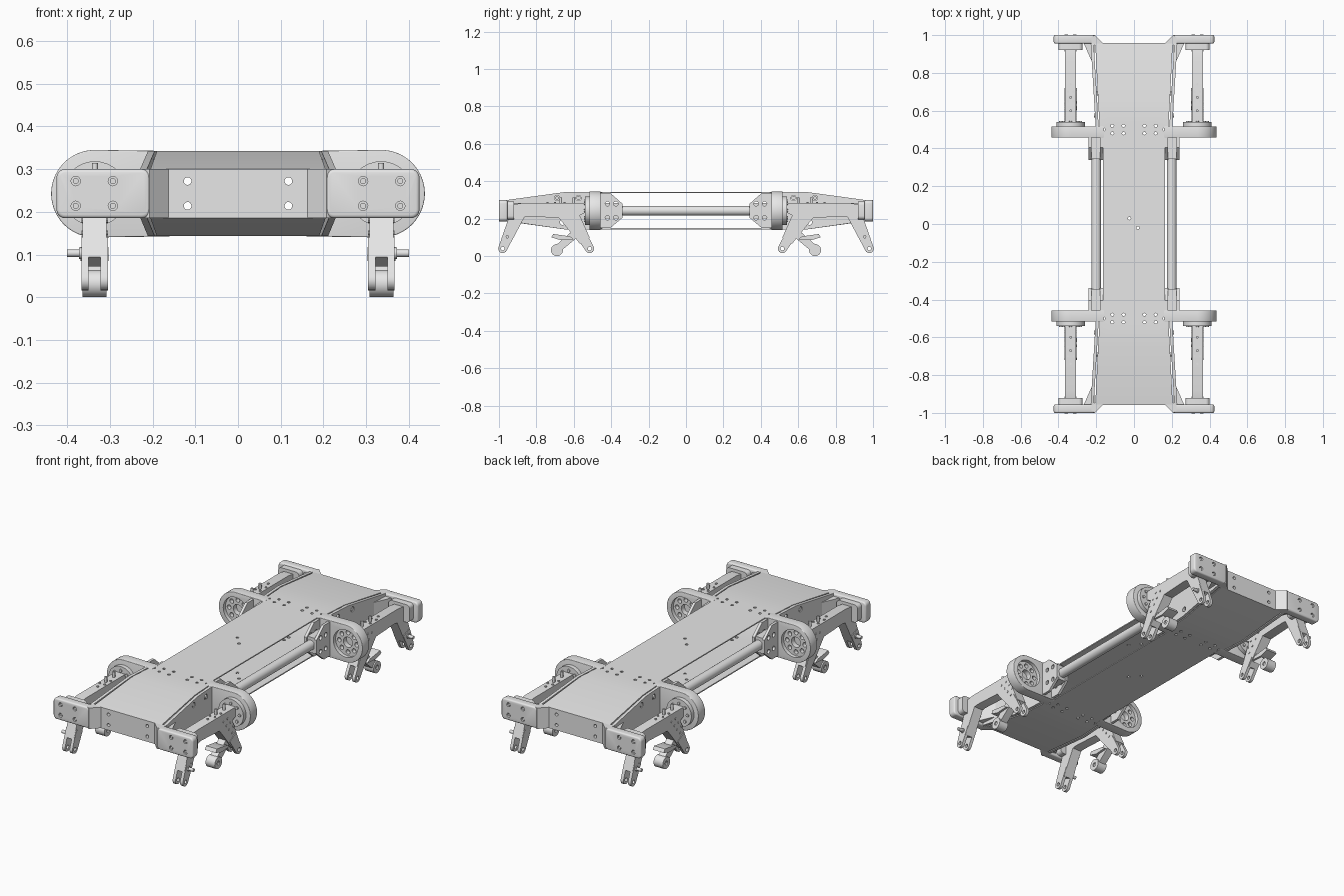
import bpy, bmesh
from math import sin, cos, pi, atan2
from mathutils import Vector

if "Cube" in bpy.data.objects:
    bpy.data.objects.remove(bpy.data.objects["Cube"])

grey = bpy.data.materials.new("plain_grey")
grey.use_nodes = True
GREY = (0.8, 0.8, 0.8, 1)
grey.diffuse_color = GREY
grey.node_tree.nodes["Principled BSDF"].inputs["Base Color"].default_value = GREY
parts = []
MID = 0.2425    # height of the frame centreline
HUB = 0.335     # sideways position of each hub and arm


def finish(name, bm, mirror=True):
    """Turn a bmesh into an object, mirrored to all four corners if asked."""
    bmesh.ops.recalc_face_normals(bm, faces=bm.faces)
    mesh = bpy.data.meshes.new(name)
    bm.to_mesh(mesh)
    bm.free()
    mesh.materials.append(grey)
    ob = bpy.data.objects.new(name, mesh)
    bpy.context.collection.objects.link(ob)
    if mirror:
        m = ob.modifiers.new("four_corners", 'MIRROR')
        m.use_axis = (True, True, False)
        m.use_mirror_merge = False
    parts.append(ob)
    return ob


def place(axis, a, u, v):
    return {'x': (a, u, v), 'y': (u, a, v), 'z': (u, v, a)}[axis]


def add_prism(bm, axis, pts, a, b, bevel=0):
    lo = [bm.verts.new(place(axis, a, *p)) for p in pts]
    hi = [bm.verts.new(place(axis, b, *p)) for p in pts]
    n = len(pts)
    caps = [bm.faces.new(lo), bm.faces.new(hi[::-1])]
    for i in range(n):
        j = (i + 1) % n
        bm.faces.new((lo[i], hi[i], hi[j], lo[j]))
    if bevel:
        bmesh.ops.recalc_face_normals(bm, faces=bm.faces)
        edges = list({e for f in caps for e in f.edges})
        bmesh.ops.bevel(bm, geom=edges, offset=bevel, segments=3, profile=0.5, affect='EDGES')


def prism(name, axis, pts, a, b, bevel=0, mirror=True):
    bm = bmesh.new()
    add_prism(bm, axis, pts, a, b, bevel)
    return finish(name, bm, mirror)


def arc(c, r, start=0, end=2 * pi, n=24):
    full = end - start > 6.2
    steps = n if full else n - 1
    return [(c[0] + r * cos(start + (end - start) * i / steps),
             c[1] + r * sin(start + (end - start) * i / steps)) for i in range(n)]


def rect(u0, u1, v0, v1, r=0):
    if not r:
        return [(u0, v0), (u1, v0), (u1, v1), (u0, v1)]
    corners = [(u1 - r, v1 - r), (u0 + r, v1 - r), (u0 + r, v0 + r), (u1 - r, v0 + r)]
    return [p for i, c in enumerate(corners) for p in arc(c, r, i * pi / 2, (i + 1) * pi / 2, 6)]


def discs(name, axis, centres, r, a, b, n=24, mirror=True):
    bm = bmesh.new()
    for c in centres:
        add_prism(bm, axis, arc(c, r, n=n), a, b)
    return finish(name, bm, mirror)


def cut(ob, axis, centres, r, a, b, n=16):
    """Drill round holes through a part."""
    tool = discs("drill", axis, centres, r, a, b, n, False)
    parts.remove(tool)
    m = ob.modifiers.new("holes", 'BOOLEAN')
    m.operation, m.solver, m.object = 'DIFFERENCE', 'EXACT', tool
    bpy.context.view_layer.objects.active = ob
    bpy.ops.object.modifier_move_to_index(modifier="holes", index=0)
    bpy.ops.object.modifier_apply(modifier="holes")
    bpy.data.objects.remove(tool)


def limb(p, q, w0, w1, stop=1.0):
    """Tapered bar outline from p to q, rounded at q unless stopped short."""
    p, q = Vector(p), Vector(q)
    d = (q - p).normalized()
    s = Vector((-d.y, d.x))
    if stop < 1:
        w1 = w0 + (w1 - w0) * stop
        q = p.lerp(q, stop)
        return [tuple(v) for v in (p + s * w0, p - s * w0, q - s * w1, q + s * w1)]
    t = atan2(d.y, d.x)
    return [tuple(p + s * w0), tuple(p - s * w0)] + arc(q, w1, t - pi / 2, t + pi / 2, 10)


# Top and bottom plates: narrow waist, wide ends that slope to the bumpers
half = [(0.955, 0.042, 0.205), (0.65, 0, 0.19), (0.455, 0, 0.178), (0.45, 0, 0.165)]
stations = half + [(-y, d, w) for y, d, w in reversed(half)]
bolts = [(sx * x, sy * y) for sx in (1, -1) for sy in (1, -1)
         for x, y in ((0.055, 0.48), (0.055, 0.52), (0.115, 0.48), (0.115, 0.52), (0.16, 0.5))]
bolts += [(-0.025, 0.03), (0.02, -0.02)]
for name, z, sign in (("top_plate", 0.342, -1), ("bottom_plate", 0.143, 1)):
    bm = bmesh.new()
    rows = [[bm.verts.new((s * w, y, z + sign * d)) for s in (-1, 1)] for y, d, w in stations]
    faces = [bm.faces.new((a[0], a[1], b[1], b[0])) for a, b in zip(rows, rows[1:])]
    ext = bmesh.ops.extrude_face_region(bm, geom=faces, use_keep_orig=True)
    new = [v for v in ext["geom"] if isinstance(v, bmesh.types.BMVert)]
    bmesh.ops.translate(bm, verts=new, vec=(0, 0, sign * 0.006))
    plate = finish(name, bm, False)
    cut(plate, 'z', bolts, 0.008, z - 0.02, z + 0.02, 12)

# Side walls flare outward toward the ends
wall = [(-0.955, 0.187), (-0.65, 0.143), (-0.5, 0.143), (-0.5, 0.342), (-0.65, 0.342), (-0.955, 0.3)]
side = prism("side_wall", 'x', wall, 0, 0.016)
cut(side, 'x', [(-0.69, 0.31), (-0.575, 0.31), (-0.66, 0.18)], 0.014, -0.1, 0.1)
for v in side.data.vertices:
    v.co.x += 0.186 + (-v.co.y - 0.5) * 0.06
discs("wall_boss", 'x', [(-0.69, 0.31), (-0.575, 0.31)], 0.011, 0.19, 0.212, 12)
prism("corner_gusset", 'z', [(0.21, -0.955), (0.265, -0.955), (0.21, -0.83)], 0.2, 0.285)

# End panels and bumper pads
for s, name in ((-1, "front_panel"), (1, "back_panel")):
    panel = prism(name, 'y', rect(-0.165, 0.165, 0.185, 0.3), s * 0.935, s * 0.957, 0, False)
    cut(panel, 'y', [(x, z) for x in (-0.118, 0.118) for z in (0.214, 0.272)], 0.009, s * 0.9, s * 1.1)
prism("panel_corner", 'z', [(0.163, -0.957), (0.207, -1), (0.225, -0.99), (0.225, -0.95), (0.163, -0.935)],
      0.185, 0.3)
pad = prism("bumper_pad", 'y', rect(0.205, 0.425, 0.185, 0.3, 0.02), -1, -0.955, 0.008)
pad_holes = [(x, z) for x in (0.293, 0.38) for z in (0.214, 0.272)]
cut(pad, 'y', pad_holes, 0.011, -1.1, -0.985)
discs("pad_bolt", 'y', pad_holes, 0.007, -0.996, -0.98, 12)
prism("arm_bearing", 'y', rect(0.272, 0.4, 0.195, 0.292, 0.02), -0.957, -0.92)

# Hub pods with a recessed face and a ring of bolt holes
outline = [(0.16, MID + 0.1), (0.16, MID - 0.1)] + arc((HUB, MID), 0.1025, -pi / 2, pi / 2, 32)
pod = prism("hub_pod", 'y', outline, -0.517, -0.457, 0.003)
ring = arc((HUB, MID), 0.053, n=8)
cut(pod, 'y', [(HUB, MID)], 0.075, -0.477, -0.4, 32)
cut(pod, 'y', ring, 0.012, -0.5, -0.4)
cut(pod, 'y', [(HUB, MID)], 0.028, -0.505, -0.4, 24)
discs("hub_disc", 'y', [(HUB, MID)], 0.076, -0.54, -0.515, 32)
discs("hub_bolt", 'y', ring, 0.008, -0.546, -0.538, 12)

# Tubes joining the hubs, held by clamps
discs("side_tube", 'y', [(0.2, MID)], 0.026, -0.4, 0, 24)
clamp = [(-0.458, 0.337), (-0.405, 0.337), (-0.34, 0.28), (-0.34, 0.205), (-0.405, 0.15), (-0.458, 0.15)]
for name, a, b in (("clamp_inner", 0.165, 0.18), ("clamp_outer", 0.225, 0.24)):
    cheek = prism(name, 'x', clamp, a, b)
    cut(cheek, 'x', [(y, z) for y in (-0.42, -0.375) for z in (0.205, 0.28)], 0.012, a - 0.02, b + 0.02)
prism("clamp_core", 'x', rect(-0.458, -0.345, 0.2, 0.285), 0.178, 0.227)

# Swing arm: beam, two forked legs and a hooked roller
X0, X1 = 0.308, 0.364
beam = [(-0.925, 0.275), (-0.88, 0.283), (-0.535, 0.283), (-0.535, 0.235), (-0.6, 0.2), (-0.84, 0.212), (-0.925, 0.2)]
prism("arm_beam", 'x', beam, X0, X1)
legs = {"outer_leg": ((-0.895, 0.235), (-0.98, 0.04), 0.04, 0.024),
        "inner_leg": ((-0.635, 0.235), (-0.515, 0.04), 0.055, 0.024)}
for name, (p, q, w0, w1) in legs.items():
    prism(name, 'x', limb(p, q, w0, w1, 0.78), X0, X1)
    for tag, a in (("left", X0 - 0.003), ("right", X1 - 0.014)):
        prong = prism(name + "_prong_" + tag, 'x',
                      limb(Vector(p).lerp(Vector(q), 0.55), q, 0.03, w1), a, a + 0.017)
        cut(prong, 'x', [q], 0.01, a - 0.01, a + 0.03)
discs("leg_pin", 'x', [(-0.955, 0.103)], 0.009, 0.32, 0.4, 16)
discs("leg_pin_collar", 'x', [(-0.955, 0.103)], 0.013, 0.36, 0.372, 16)
discs("plate_rivet", 'x', [(-0.645 + 0.025 * i, 0.24 - 0.03 * i) for i in range(4)]
      + [(-0.61 + 0.025 * i, 0.245 - 0.03 * i) for i in range(3)], 0.006, X0 - 0.003, X1 + 0.003, 10)
prism("hook_arm", 'x', limb((-0.585, 0.125), (-0.685, 0.04), 0.022, 0.02), 0.315, 0.357)
prism("hook_pad", 'x', [(-0.72, 0.1), (-0.71, 0.118), (-0.62, 0.105), (-0.6, 0.09), (-0.67, 0.085)], 0.303, 0.369)
roller = discs("roller", 'x', [(-0.69, 0.032)], 0.032, 0.308, 0.364, 28)
cut(roller, 'x', [(-0.69, 0.032)], 0.011, 0.2, 0.5)
discs("beam_pin", 'z', [(HUB, -0.6), (HUB, -0.67)], 0.007, 0.28, 0.314, 12)
discs("beam_screw", 'z', [(HUB + dx, y) for dx in (-0.015, 0.015) for y in (-0.65, -0.7)]
      + [(HUB, -0.74)], 0.006, 0.28, 0.288, 10)

# Smooth the round surfaces, keep the edges crisp
bpy.ops.object.select_all(action='DESELECT')
for ob in parts:
    ob.select_set(True)
bpy.context.view_layer.objects.active = parts[0]
bpy.ops.object.shade_smooth_by_angle(angle=0.6)
